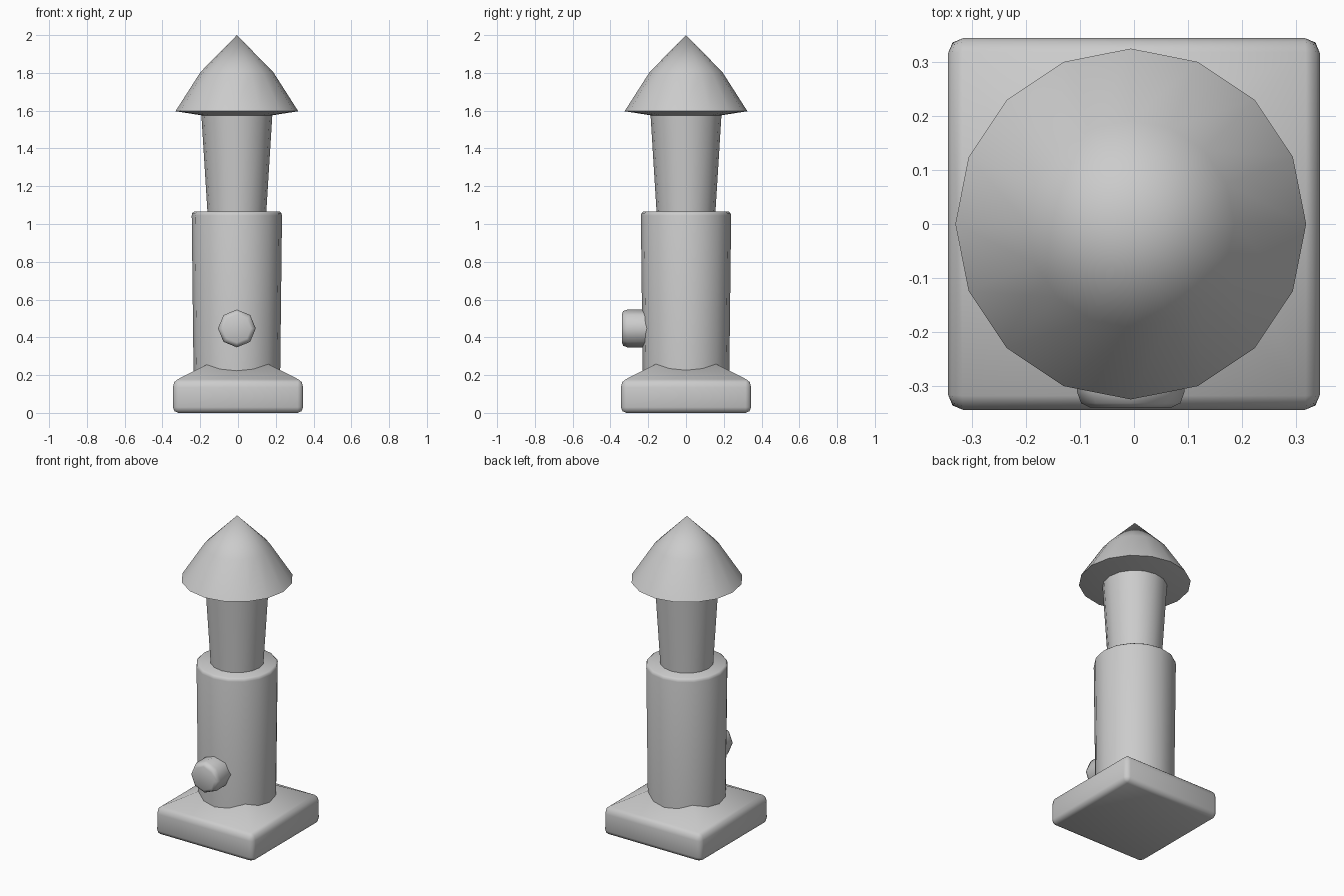
import bpy, bmesh, math

if "Cube" in bpy.data.objects:
    bpy.data.objects.remove(bpy.data.objects["Cube"])

CX = -0.006  # axis of the turned parts


def finish(bm, name, angle):
    bmesh.ops.recalc_face_normals(bm, faces=bm.faces)
    mesh = bpy.data.meshes.new(name)
    bm.to_mesh(mesh)
    bm.free()
    obj = bpy.data.objects.new(name, mesh)
    bpy.context.collection.objects.link(obj)
    bpy.ops.object.select_all(action='DESELECT')
    obj.select_set(True)
    bpy.context.view_layer.objects.active = obj
    bpy.ops.object.shade_smooth_by_angle(angle=math.radians(angle))
    return obj


def lathe(name, profile, sides, angle=35):
    """Revolve (radius, height) points about z; close the ends."""
    bm = bmesh.new()
    rings = []
    for r, z in profile:
        if r == 0:
            rings.append([bm.verts.new((0, 0, z))] * sides)
        else:
            rings.append([bm.verts.new((r * math.cos(math.tau * i / sides),
                                        r * math.sin(math.tau * i / sides), z))
                          for i in range(sides)])
    for a, b in zip(rings, rings[1:]):
        for i in range(sides):
            j = (i + 1) % sides
            bm.faces.new(dict.fromkeys((a[i], a[j], b[j], b[i])))
    for ring in (rings[0], rings[-1]):
        if ring[0] is not ring[1]:
            bm.faces.new(ring)
    return finish(bm, name, angle)


# Square base with a shallow pyramid top and rounded outer edges
bm = bmesh.new()
levels = [[bm.verts.new((sx * h, sy * h, z))
           for sx, sy in ((-1, -1), (1, -1), (1, 1), (-1, 1))]
          for h, z in ((0.345, 0.0), (0.345, 0.165), (0.12, 0.278))]
for a, b in zip(levels, levels[1:]):
    for i in range(4):
        j = (i + 1) % 4
        bm.faces.new((a[i], a[j], b[j], b[i]))
bm.faces.new(levels[0])
bm.faces.new(levels[2])
bmesh.ops.recalc_face_normals(bm, faces=bm.faces)
outer = [e for e in bm.edges if e.calc_face_angle() > math.radians(50)]
bmesh.ops.bevel(bm, geom=outer, offset=0.03, segments=2, profile=0.5, affect='EDGES')
finish(bm, "base", 50)

# Lower body, upper neck and pointed cap
body = lathe("lower_body", [(0.229, 0.18), (0.239, 1.045), (0.236, 1.058), (0.226, 1.066)], 16, 50)
neck = lathe("upper_neck", [(0.155, 1.05), (0.188, 1.58)], 16)
cap = lathe("pointed_cap", [(0, 1.575), (0.185, 1.575), (0.325, 1.597), (0.192, 1.805), (0, 2.0)], 16)
for part in (body, neck, cap):
    part.location.x = CX

# Octagonal knob on the front
knob = lathe("front_knob", [(0.1, 0.0), (0.1, 0.105), (0.092, 0.127), (0.075, 0.135)], 8, 50)
knob.rotation_euler.x = math.pi / 2
knob.location = (CX, -0.205, 0.447)
